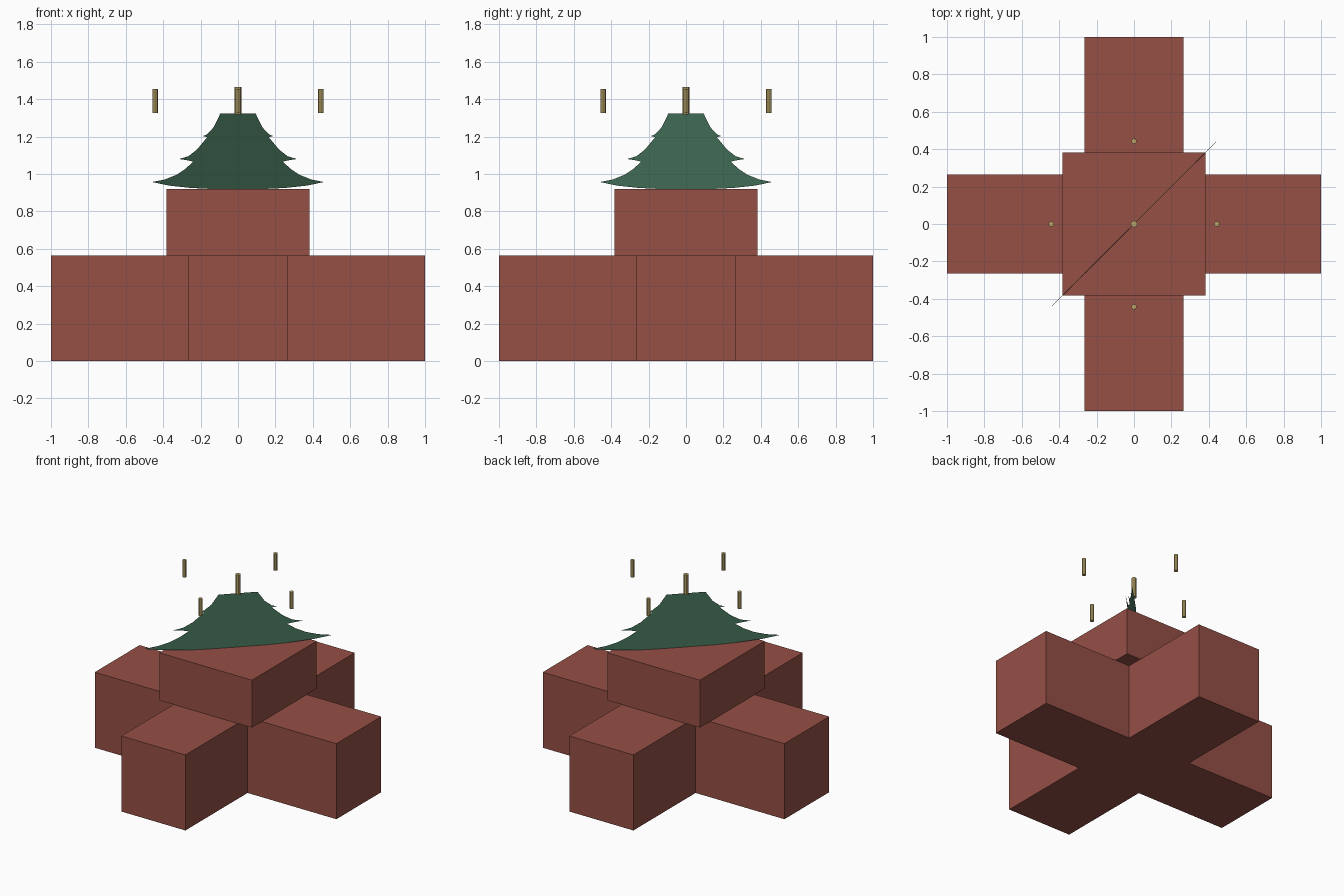
import bpy, bmesh, math
from mathutils import Vector

if "Cube" in bpy.data.objects:
    bpy.data.objects.remove(bpy.data.objects["Cube"])


def material(name, rgb):
    m = bpy.data.materials.new(name)
    m.diffuse_color = (*rgb, 1)
    m.use_nodes = True
    m.node_tree.nodes["Principled BSDF"].inputs["Base Color"].default_value = m.diffuse_color
    return m


RED = material("red_wall", (0.30, 0.08, 0.06))
GREEN = material("green_roof", (0.065, 0.18, 0.11))
GOLD = material("gold", (0.50, 0.38, 0.14))


def face_object(name, points, mat, height=0):
    """One polygon, optionally extruded upwards into a closed solid."""
    bm = bmesh.new()
    face = bm.faces.new([bm.verts.new(p) for p in points])
    if height:
        top = bmesh.ops.extrude_face_region(bm, geom=[face], use_keep_orig=True)
        verts = [g for g in top["geom"] if isinstance(g, bmesh.types.BMVert)]
        bmesh.ops.translate(bm, verts=verts, vec=Vector((0, 0, height)))
        bmesh.ops.recalc_face_normals(bm, faces=bm.faces)
    mesh = bpy.data.meshes.new(name)
    bm.to_mesh(mesh)
    bm.free()
    mesh.materials.append(mat)
    obj = bpy.data.objects.new(name, mesh)
    bpy.context.collection.objects.link(obj)
    return obj


# Cross-shaped lower hall: one arm outline turned four times
a = 0.265
outline = []
for i in range(4):
    c, s = round(math.cos(i * math.pi / 2)), round(math.sin(i * math.pi / 2))
    outline += [(x * c - y * s, x * s + y * c, 0) for x, y in ((1, -a), (1, a), (a, a))]
face_object("lower_hall", outline, RED, 0.565)

# Square upper hall
b = 0.383
face_object("upper_hall", [(-b, -b, 0.565), (b, -b, 0.565), (b, b, 0.565), (-b, b, 0.565)],
            RED, 0.355)

# Three-tiered roof: a flat sheet standing on the diagonal, mirrored about its middle
half = [(0.12, 0.919), (0.25, 0.925), (0.37, 0.938), (0.46, 0.957), (0.39, 0.971),
        (0.33, 0.995), (0.28, 1.028), (0.24, 1.066), (0.275, 1.074), (0.315, 1.08),
        (0.265, 1.095), (0.22, 1.13), (0.165, 1.196), (0.188, 1.203), (0.165, 1.212),
        (0.13, 1.25), (0.095, 1.322)]
profile = half + [(-x, z) for x, z in reversed(half)]
face_object("roof", [(x, x, z) for x, z in profile], GREEN)


# Finials: one in the middle, four around it
def finial(name, x, y, z0, z1, r):
    bpy.ops.mesh.primitive_cylinder_add(vertices=8, radius=r, depth=z1 - z0,
                                        location=(x, y, (z0 + z1) / 2))
    bpy.context.object.name = name
    bpy.context.object.data.materials.append(GOLD)


finial("centre_finial", 0, 0, 1.317, 1.465, 0.018)
for i, (x, y) in enumerate(((1, 0), (0, 1), (-1, 0), (0, -1))):
    finial(f"corner_finial_{i + 1}", x * 0.443, y * 0.443, 1.327, 1.453, 0.0145)
